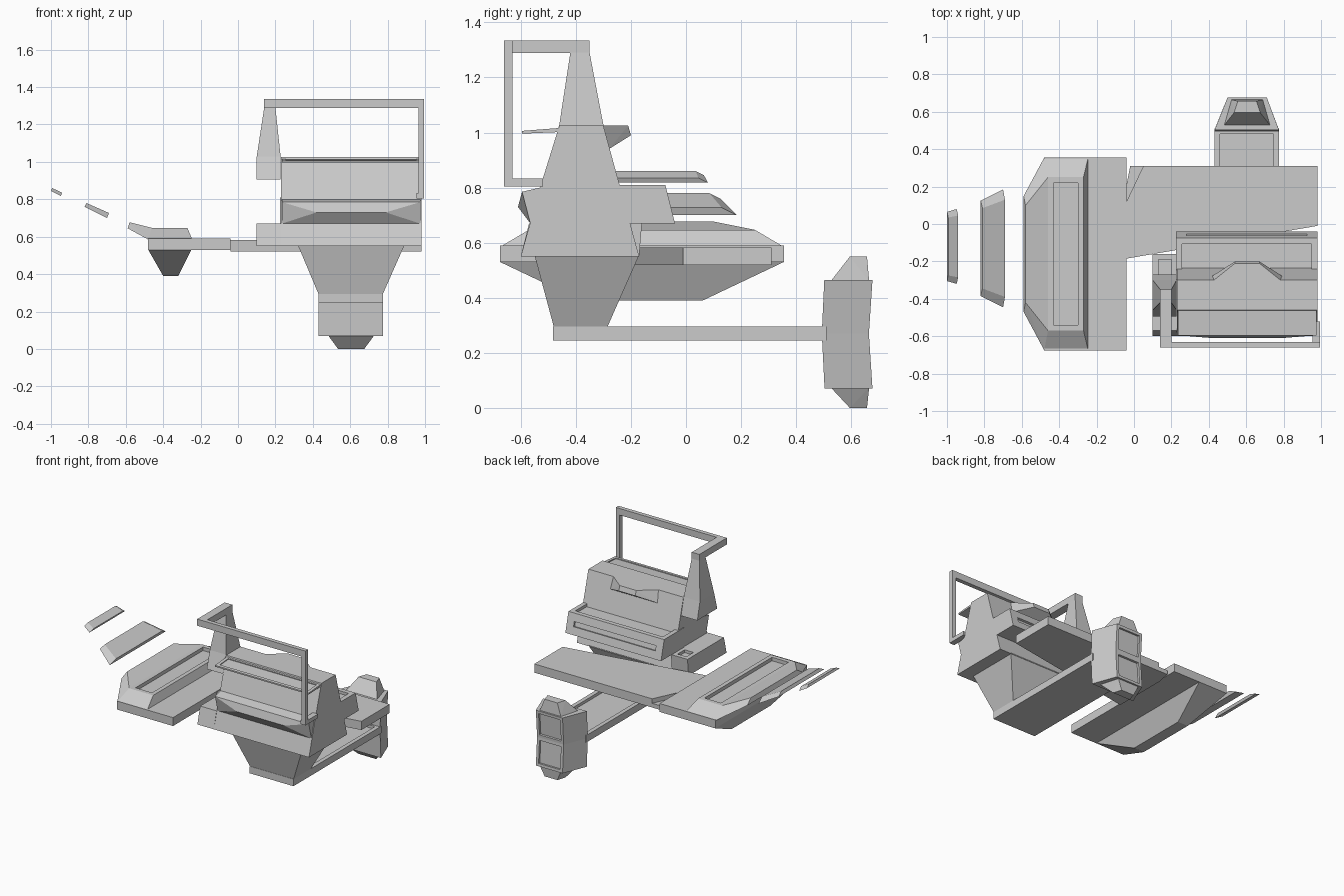
import bpy, bmesh, math
from mathutils import Vector

if "Cube" in bpy.data.objects:
    bpy.data.objects.remove(bpy.data.objects["Cube"])


def hull(name, pts, recesses=()):
    """Convex flat-sided part; recesses = (facing direction, rim width, depth)."""
    bm = bmesh.new()
    for p in pts:
        bm.verts.new(p)
    r = bmesh.ops.convex_hull(bm, input=bm.verts[:])
    junk = [v for v in bm.verts if not v.link_faces]
    bmesh.ops.delete(bm, geom=junk, context='VERTS')
    bmesh.ops.dissolve_limit(bm, angle_limit=math.radians(1.5),
                             verts=bm.verts[:], edges=bm.edges[:])
    bmesh.ops.recalc_face_normals(bm, faces=bm.faces[:])
    for d, rim, depth in recesses:
        d = Vector(d).normalized()
        f = max(bm.faces, key=lambda f: f.normal.dot(d))
        n = f.normal.copy()
        bmesh.ops.inset_region(bm, faces=[f], thickness=rim, use_even_offset=True)
        r = bmesh.ops.extrude_discrete_faces(bm, faces=[f])
        for v in r['faces'][0].verts:
            v.co -= n * depth
    bmesh.ops.recalc_face_normals(bm, faces=bm.faces[:])
    me = bpy.data.meshes.new(name)
    bm.to_mesh(me)
    bm.free()
    ob = bpy.data.objects.new(name, me)
    bpy.context.collection.objects.link(ob)
    return ob


def rect(x0, x1, y0, y1, z):
    return [(x, y, z) for x in (x0, x1) for y in (y0, y1)]


def box(name, x0, x1, y0, y1, z0, z1, recesses=()):
    return hull(name, rect(x0, x1, y0, y1, z0) + rect(x0, x1, y0, y1, z1), recesses)


def along_x(name, x0, x1, yz, recesses=()):
    return hull(name, [(x, y, z) for x in (x0, x1) for y, z in yz], recesses)


def prism(name, xy, z0, z1):
    return hull(name, [(x, y, z) for x, y in xy for z in (z0, z1)])


def mirrored(pts, yc):
    """Points (x, half width, z) reflected about y = yc."""
    return [(x, yc + s * h, z) for x, h, z in pts for s in (-1, 1)]


UP, BACK = (0, 0, 1), (0, 1, 0)

# Console body, sloped on both sides
along_x("console_body", 0.23, 0.98, [(-.6, .55), (-.53, .8), (-.46, 1.025),
        (-.3, 1.025), (-.24, .8), (-.17, .55)])
along_x("control_shelf", 0.225, 0.98, [(-.3, .67), (-.3, .81), (-.075, .81), (-.04, .67)],
        [(UP, .032, .02), ((0, 1, .2), .055, .015)])
along_x("side_box", 0.10, 0.23, [(-.6, .55), (-.57, .67), (-.3, .67), (-.3, .55)])
along_x("side_tray", 0.10, 0.23, [(-.3, .55), (-.3, .67), (-.16, .67), (-.17, .55)],
        [(UP, .03, .02)])

# Hood on the operator side and lip on the front
c = .605
hull("screen_hood", [(c + s * w, y, z) for s in (-1, 1) for w, y, z in
     [(.19, -.31, 1.025), (.065, -.21, 1.025), (.065, -.2, .99), (.19, -.28, .94)]])
hull("front_lip", [(c + s * w, y, z) for s in (-1, 1) for w, y, z in
     [(.37, -.53, .8), (.37, -.595, .785), (.185, -.61, .73), (.37, -.565, .67)]])
along_x("top_tray", .235, .975, [(-.455, 1.017), (-.455, 1.002), (-.595, .996), (-.595, 1.006)],
        [(UP, .022, .006)])

# Post and handrail frame
hull("rail_post_base", rect(.10, .228, -.495, -.27, .905) + rect(.10, .228, -.46, -.3, 1.028))
hull("rail_post", rect(.10, .228, -.46, -.3, 1.028) + rect(.14, .2, -.42, -.35, 1.29))
box("rail_side", .14, .2, -.66, -.35, 1.288, 1.335)
box("rail_front", .14, .995, -.66, -.63, 1.288, 1.335)
box("rail_upright", .965, .995, -.66, -.63, .81, 1.3)
box("rail_foot", .955, .995, -.66, -.52, .805, .833)

# Funnel pedestal and the beam leading to the foot pad
hull("pedestal", rect(.32, .89, -.55, -.17, .555) + rect(.43, .775, -.48, -.285, .295))
box("foot_beam", .43, .775, -.482, .51, .245, .295, [(UP, .03, .02)])


# Foot pad: two slightly bent halves with tapered caps
def section(z, y0, y1):
    return [(.43, y0, z), (.775, y0, z), (.71, y1, z), (.5, y1, z)]


mid = section(.27, .493, .664)
hull("foot_pad_lower", section(.07, .503, .677) + mid, [(BACK, .02, .015)])
hull("foot_pad_upper", section(.465, .502, .677) + mid, [(BACK, .02, .015)])
for name, z0, z1 in (("foot_cap_top", .46, .55), ("foot_cap_bottom", .075, 0)):
    hull(name, [(c + s * w, y, z) for s in (-1, 1) for w, y, z in
         [(.125, .525, z0), (.085, .665, z0), (.07, .595, z1), (.05, .657, z1)]])

# Arm slab joining console and side wing
prism("arm_slab", [(.98, -.01), (.98, .31), (.05, .31), (-.04, .12), (-.04, -.185), (.05, -.01)],
      .52, .582)
prism("arm_joint", [(.05, .31), (-.02, .31), (-.04, .21), (-.04, .12)], .52, .55)

# Side wing, symmetric about y = -0.16
W = -.16
box("wing_plate", -.48, -.04, W - .515, W + .515, .53, .59)
hull("wing_raised_panel", mirrored([(-.245, .515, .585), (-.48, .515, .585),
     (-.27, .41, .647), (-.46, .41, .647)], W), [(UP, .03, .025)])
hull("wing_outer_lip", mirrored([(-.48, .515, .585), (-.46, .41, .647),
     (-.59, .31, .645), (-.58, .26, .677)], W))
hull("wing_keel", mirrored([(-.48, .515, .53), (-.25, .515, .53),
     (-.4, .22, .39), (-.32, .22, .39)], W))

# Floating outer blades
hull("blade_inner", mirrored([(-.82, .255, .76), (-.81, .215, .78),
     (-.70, .315, .70), (-.69, .26, .727)], -.13))
hull("blade_outer", mirrored([(-1, .185, .845), (-.993, .155, .86),
     (-.948, .2, .818), (-.94, .165, .835)], -.12))
